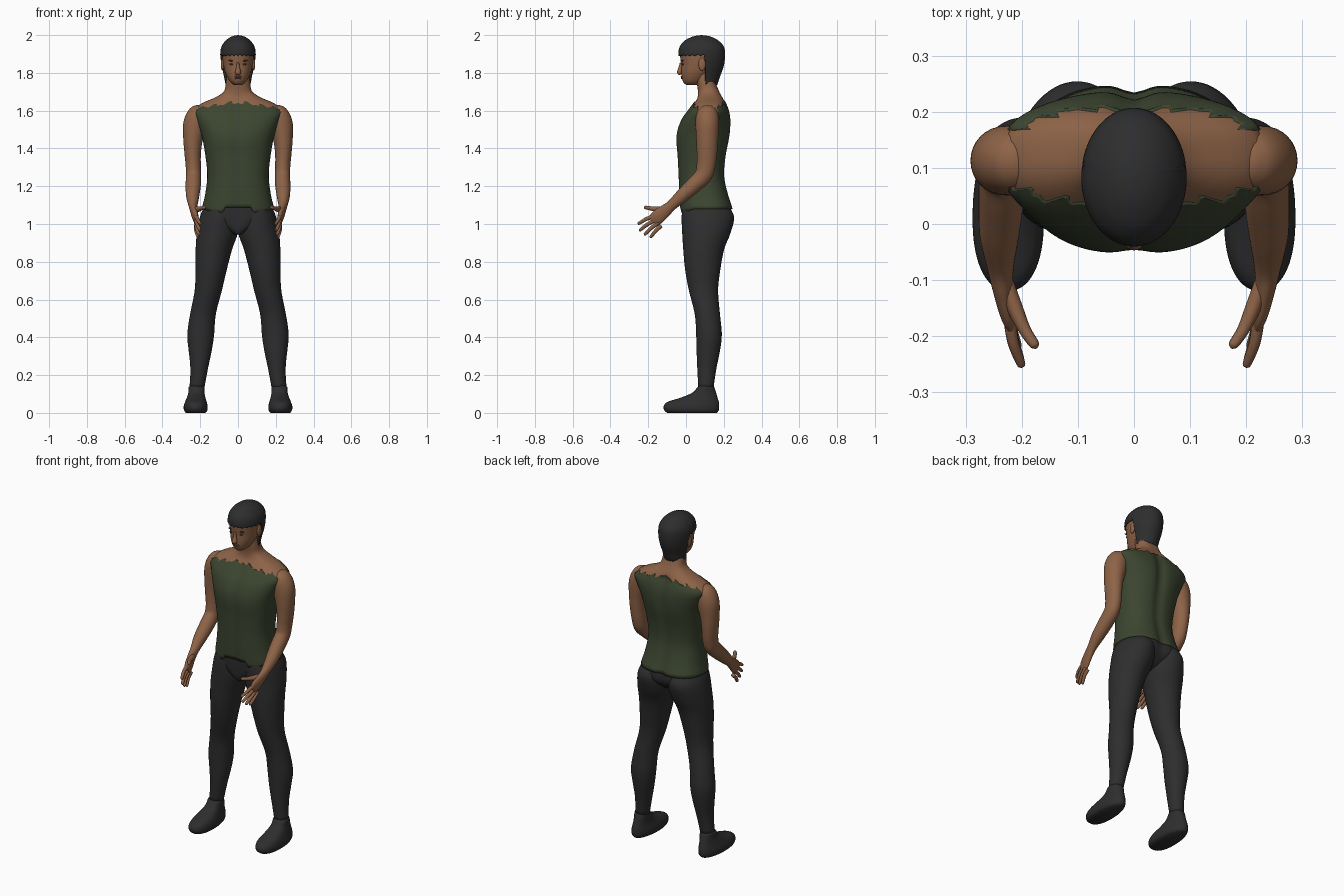
import bpy, bmesh
from math import sin, cos, pi, exp, atan2
from mathutils import Vector, Matrix

if "Cube" in bpy.data.objects:
    bpy.data.objects.remove(bpy.data.objects["Cube"])


def material(name, r, g, b):
    m = bpy.data.materials.new(name)
    m.use_nodes = True
    m.diffuse_color = (r, g, b, 1)
    bsdf = next(n for n in m.node_tree.nodes if n.type == "BSDF_PRINCIPLED")
    bsdf.inputs["Base Color"].default_value = (r, g, b, 1)
    bsdf.inputs["Roughness"].default_value = 0.8
    return m


SKIN = material("brown skin", 0.27, 0.125, 0.063)
LIPS = material("lip brown", 0.2, 0.08, 0.05)
DARK = material("dark brown", 0.07, 0.035, 0.022)
HAIR = material("hair black", 0.027, 0.027, 0.028)
PANTS = material("charcoal cloth", 0.027, 0.027, 0.028)
SHIRT = material("olive cloth", 0.045, 0.06, 0.03)


def finish(bm, name, mat, mirror):
    bmesh.ops.recalc_face_normals(bm, faces=bm.faces)
    for f in bm.faces:
        f.smooth = True
    mesh = bpy.data.meshes.new(name)
    bm.to_mesh(mesh)
    bm.free()
    mesh.materials.append(mat)
    ob = bpy.data.objects.new(name, mesh)
    bpy.context.scene.collection.objects.link(ob)
    if mirror:
        ob.modifiers.new("mirror", "MIRROR").use_mirror_merge = False
    return ob


def skin_rows(rows, name, mat, mirror, caps=True):
    """Join rows of points into a closed tube."""
    bm = bmesh.new()
    rows = [[bm.verts.new(p) for p in row] for row in rows]
    n = len(rows[0])
    for a, b in zip(rows, rows[1:]):
        for i in range(n):
            j = (i + 1) % n
            bm.faces.new((a[i], a[j], b[j], b[i]))
    if caps:
        bm.faces.new(rows[0])
        bm.faces.new(rows[-1])
    return finish(bm, name, mat, mirror)


def hermite(keys, vals, x):
    """Smooth curve through vals at the rising keys."""
    last = len(keys) - 1
    x = min(max(x, keys[0]), keys[-1])
    i = max(k for k in range(last) if keys[k] <= x)

    def slope(k):
        p, q = max(k - 1, 0), min(k + 1, last)
        return [(v - u) / (keys[q] - keys[p]) for u, v in zip(vals[p], vals[q])]
    h = keys[i + 1] - keys[i]
    t = (x - keys[i]) / h
    s = t * t * (3 - 2 * t)
    return [a + (b - a) * s + h * (m * t * (1 - t) ** 2 - n * t * t * (1 - t))
            for a, b, m, n in zip(vals[i], vals[i + 1], slope(i), slope(i + 1))]


def surface(name, rings, mat, low=None, high=None, power=2.0, offset=0, rim=0,
            groove=False, taper=0, mirror=False, steps=32, seg=64):
    """Upright loft; rings are (height, middle x, half width, front y, back y)."""
    keys, vals = [r[0] for r in rings], [r[1:] for r in rings]
    low = low or (lambda c, s: keys[0])
    high = high or (lambda c, s: keys[-1])
    levels = [(sin(pi / 2 * k / steps), offset) for k in range(steps + 1)]
    if rim:
        levels = [(0, offset - rim)] + levels + [(1, offset - rim)]
    rows = []
    for f, off in levels:
        row = []
        for k in range(seg):
            c, s = cos(2 * pi * k / seg), sin(2 * pi * k / seg)
            z = low(c, s) + (high(c, s) - low(c, s)) * f
            mid, rx, y0, y1 = hermite(keys, vals, z)
            wide, deep = max(rx + off, 0.001), max((y1 - y0) / 2 + off, 0.001)
            u = abs(c) ** (2 / power) * (1 if c > 0 else -1)
            v = abs(s) ** (2 / power) * (1 if s > 0 else -1)
            x, y = wide * u, (y0 + y1) / 2 + deep * v
            if groove:
                dip = exp(-(x / 0.03) ** 2) * min(1, rx / 0.19) ** 3
                y += dip * (-0.016 if s > 0 else 0.008) * abs(s)
            row.append((mid + x * (1 - taper * s), y, z))
        rows.append(row)
    return skin_rows(rows, name, mat, mirror, caps=not rim)


def tube(name, path, mat, mirror=True, seg=20, sub=6):
    """Limb along a path of (x, y, z, sideways radius, other radius)."""
    keys = list(range(len(path)))
    pts = [hermite(keys, path, k / sub) for k in range((len(path) - 1) * sub + 1)]
    rows = []
    for k, p in enumerate(pts):
        t = Vector(pts[min(k + 1, len(pts) - 1)][:3]) - Vector(pts[max(k - 1, 0)][:3])
        t.normalize()
        side = Vector((1, 0, 0))
        side = (side - t * side.dot(t)).normalized()
        other = t.cross(side)
        rows.append([Vector(p[:3]) + side * p[3] * cos(a) + other * p[4] * sin(a)
                     for a in (2 * pi * i / seg for i in range(seg))])
    return skin_rows(rows, name, mat, mirror)


def blob(name, loc, size, mat, mirror=False):
    bm = bmesh.new()
    bmesh.ops.create_uvsphere(bm, u_segments=20, v_segments=12, radius=1,
                              matrix=Matrix.LocRotScale(Vector(loc), None, Vector(size)))
    return finish(bm, name, mat, mirror)


def ease(x, a, b):
    t = min(max((x - a) / (b - a), 0), 1)
    return t * t * (3 - 2 * t)


# Torso with shoulders and neck
body = [(1.0, 0, .175, -.02, .24), (1.07, 0, .187, -.028, .246), (1.15, 0, .17, -.033, .222),
        (1.25, 0, .158, -.036, .2), (1.35, 0, .166, -.041, .206), (1.47, 0, .188, -.047, .228),
        (1.55, 0, .218, -.022, .232), (1.6, 0, .235, .012, .224), (1.64, 0, .19, .042, .209),
        (1.67, 0, .12, .06, .195), (1.7, 0, .076, .063, .177), (1.75, 0, .064, .056, .158),
        (1.8, 0, .058, .05, .15)]
surface("torso", body, SKIN, low=lambda c, s: 1.12, power=2.5, groove=True, steps=44)


# Torn sleeveless shirt
def hem(c, s):
    return 1.08 - 0.02 * ease(-s, 0.3, 0.9) + (0.028 * ease(-s, 0.93, 0.96))


def collar(c, s):
    a = atan2(s, abs(c))
    jag = 0.007 * sin(17 * a) + 0.005 * sin(31 * a + 1)
    top = (1.655 if s > 0 else 1.645) - 0.035 * abs(c)
    return top + jag - 0.09 * ease(abs(c), 0.9, 0.99)


surface("shirt", body, SHIRT, low=hem, high=collar, power=2.5, offset=0.005,
        rim=0.009, groove=True, steps=44, seg=128)

# Trousers
surface("trouser_hips", [(.945, 0, .02, .0, .12), (.97, 0, .07, -.012, .18),
                         (1.02, 0, .165, -.022, .236), (1.07, 0, .184, -.026, .244),
                         (1.12, 0, .172, -.028, .226)], PANTS, power=2.4, groove=True)
surface("trouser_legs", [(.12, .219, .039, .066, .144), (.23, .206, .046, .06, .16),
                         (.33, .2, .061, .056, .18), (.41, .198, .071, .054, .19),
                         (.52, .186, .068, .047, .18), (.65, .157, .072, .015, .17),
                         (.76, .142, .083, -.005, .182), (.87, .127, .097, -.015, .203),
                         (.95, .11, .108, -.02, .235), (1.04, .1, .101, -.023, .254),
                         (1.1, .09, .085, -.016, .222)], PANTS, mirror=True, steps=40)

# Shoes
surface("shoes", [(0, .224, .052, -.1, .163), (.012, .224, .061, -.114, .173),
                  (.035, .224, .063, -.118, .176), (.058, .223, .057, -.098, .174),
                  (.08, .222, .049, -.03, .167), (.105, .22, .043, .03, .16),
                  (.135, .219, .042, .06, .15), (.142, .219, .037, .066, .144)],
        PANTS, power=2.2, taper=0.1, mirror=True)

# Arms running into the palms
tube("arms", [(.183, .113, 1.615, .02, .025), (.195, .113, 1.6, .045, .047),
              (.213, .113, 1.57, .06, .06), (.228, .113, 1.52, .063, .062),
              (.238, .112, 1.45, .052, .058), (.24, .111, 1.38, .044, .054),
              (.237, .106, 1.31, .04, .05), (.236, .09, 1.255, .04, .046),
              (.237, .04, 1.205, .04, .042), (.24, -.02, 1.15, .035, .036),
              (.238, -.075, 1.1, .024, .028), (.234, -.11, 1.07, .019, .033),
              (.225, -.15, 1.037, .016, .038), (.219, -.175, 1.015, .01, .032)], SKIN, seg=32)

# Fingers fan out from the knuckles, thumb reaches forward
tips = {"index": (.2, -.255, 1.0), "middle": (.202, -.248, .965),
        "ring": (.207, -.222, .942), "little": (.212, -.19, .928)}
for i, (label, tip) in enumerate(tips.items()):
    base = Vector((.222, -.17 + .013 * i, 1.042 - .017 * i))
    tip = Vector(tip)
    bend = base.lerp(tip, 0.5) + Vector((.004, 0, .004))
    tube(label + "_fingers", [(*base, .011, .011), (*bend, .01, .01),
                              (*base.lerp(tip, 0.92), .008, .008), (*tip, .003, .003)],
         SKIN, seg=12)
tube("thumbs", [(.23, -.1, 1.078, .014, .016), (.212, -.15, 1.078, .014, .015),
                (.195, -.188, 1.083, .011, .011), (.178, -.214, 1.088, .009, .009),
                (.174, -.221, 1.09, .003, .003)], SKIN, seg=12)

# Head
surface("head", [(1.735, 0, .02, .002, .06), (1.75, 0, .04, -.014, .09),
                 (1.78, 0, .058, -.023, .12), (1.81, 0, .07, -.025, .15),
                 (1.84, 0, .077, -.025, .175), (1.87, 0, .081, -.029, .188),
                 (1.9, 0, .083, -.031, .193), (1.94, 0, .077, -.02, .185),
                 (1.97, 0, .05, .01, .15)], SKIN, power=2.1)
blob("ears", (.082, .085, 1.845), (.009, .019, .034), SKIN, mirror=True)
tube("nose", [(0, -.026, 1.855, .006, .006), (0, -.029, 1.83, .009, .01),
              (0, -.034, 1.803, .016, .013), (0, -.03, 1.79, .01, .007)], SKIN, mirror=False)
blob("eyes", (.032, -.016, 1.846), (.013, .005, .005), DARK, mirror=True)
blob("eyebrows", (.034, -.018, 1.865), (.018, .006, .004), DARK, mirror=True)
blob("upper_lip", (0, -.021, 1.78), (.022, .007, .004), LIPS)
blob("lower_lip", (0, -.02, 1.772), (.019, .007, .005), LIPS)


# Close-cropped hair, long at the nape
def hairline(c, s):
    jag = 0.003 * sin(25 * atan2(s, abs(c)))
    return 1.893 + jag - 0.155 * ease(s, 0.1, 0.26)


surface("hair", [(1.73, 0, .067, .0, .164), (1.78, 0, .075, -.012, .18),
                 (1.84, 0, .088, -.03, .201), (1.9, 0, .094, -.04, .207),
                 (1.94, 0, .087, -.033, .2), (1.97, 0, .066, -.008, .173),
                 (1.987, 0, .044, .022, .144), (1.996, 0, .024, .05, .115),
                 (2.0, 0, .002, .08, .085)], HAIR, low=hairline, rim=0.015, seg=128)
